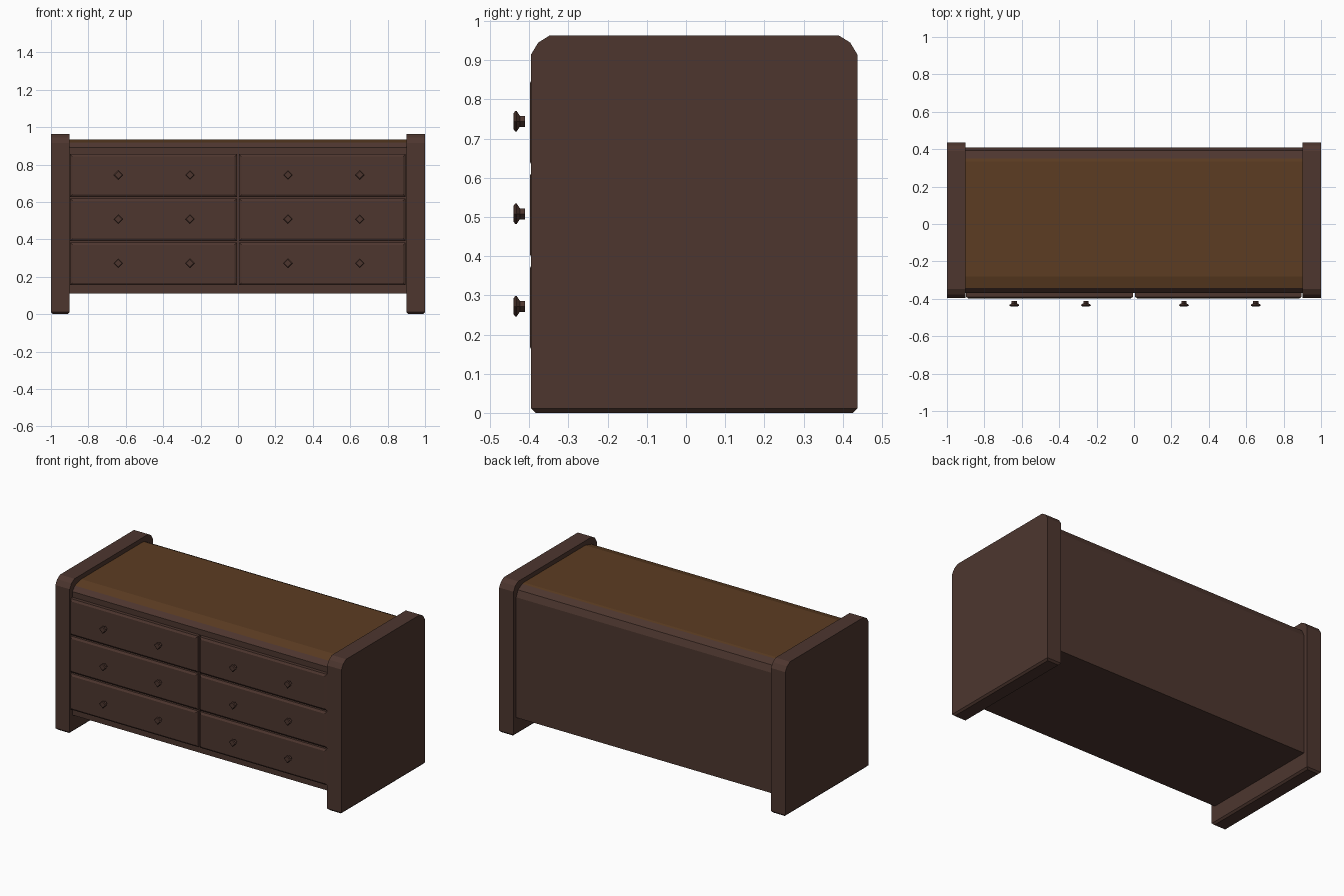
import bpy, bmesh
from math import pi
from mathutils import Matrix

cube = bpy.data.objects.get("Cube")
if cube:
    bpy.data.objects.remove(cube, do_unlink=True)


def material(name, rgb):
    m = bpy.data.materials.new(name)
    m.use_nodes = True
    m.diffuse_color = (*rgb, 1)
    m.node_tree.nodes["Principled BSDF"].inputs["Base Color"].default_value = (*rgb, 1)
    return m


DARK = material("dark brown wood", (0.075, 0.037, 0.028))
GOLD = material("golden brown top", (0.108, 0.046, 0.016))


def finish(bm, name, *mats):
    bmesh.ops.recalc_face_normals(bm, faces=bm.faces)
    mesh = bpy.data.meshes.new(name)
    bm.to_mesh(mesh)
    bm.free()
    for m in mats:
        mesh.materials.append(m)
    ob = bpy.data.objects.new(name, mesh)
    bpy.context.collection.objects.link(ob)
    return ob


def extrude_profile(bm, points, x0, x1):
    """Sweep a (y, z) outline along x."""
    face = bm.faces.new([bm.verts.new((x0, y, z)) for y, z in points])
    new = bmesh.ops.extrude_face_region(bm, geom=[face])["geom"]
    bmesh.ops.translate(bm, vec=(x1 - x0, 0, 0),
                        verts=[v for v in new if isinstance(v, bmesh.types.BMVert)])


# Side panels with rounded upper corners and a chamfered foot
side = [(-0.395, 0), (-0.395, 0.915), (-0.377, 0.945), (-0.348, 0.963),
        (0.39, 0.963), (0.419, 0.945), (0.437, 0.915), (0.437, 0)]
for name, x0, x1 in (("right_side_panel", -1, -0.9), ("left_side_panel", 0.9, 1)):
    bm = bmesh.new()
    extrude_profile(bm, side, x0, x1)
    foot = [e for e in bm.edges if all(v.co.z < 0.001 for v in e.verts)]
    bmesh.ops.bevel(bm, geom=foot, offset=0.011, segments=1, affect='EDGES')
    finish(bm, name, DARK)

# Carcass with a golden top
body = [(-0.368, 0.11), (-0.368, 0.89), (-0.343, 0.918), (-0.28, 0.935),
        (0.335, 0.935), (0.35, 0.932), (0.392, 0.91), (0.41, 0.87), (0.41, 0.11)]
bm = bmesh.new()
extrude_profile(bm, body, -0.9, 0.9)
bmesh.ops.recalc_face_normals(bm, faces=bm.faces)
for f in bm.faces:
    f.material_index = int(f.normal.z > 0.92)
finish(bm, "carcass", DARK, GOLD)


def drawer(name, x0, x1, z0, z1):
    """Drawer front with a sloping border around a raised field."""
    bm = bmesh.new()
    m = Matrix.Translation(((x0 + x1) / 2, -0.375, (z0 + z1) / 2))
    bmesh.ops.create_cube(bm, size=1, matrix=m @ Matrix.Diagonal((x1 - x0, 0.03, z1 - z0, 1)))
    front = min(bm.faces, key=lambda f: f.calc_center_median().y)
    bmesh.ops.inset_region(bm, faces=[front], thickness=0.018)
    bmesh.ops.translate(bm, vec=(0, -0.008, 0), verts=front.verts)
    finish(bm, name, DARK)


def knob(name, x, z):
    """Four-sided knob turned from a stem, a cup and a tapered cap."""
    bm = bmesh.new()
    rings = []
    for y, r in ((-0.411, 0.014), (-0.424, 0.014), (-0.432, 0.026), (-0.436, 0.026), (-0.44, 0.02)):
        m = Matrix.Translation((x, y, z)) @ Matrix.Rotation(pi / 2, 4, 'X')
        rings.append(bmesh.ops.create_circle(bm, segments=4, radius=r, matrix=m)["verts"])
    for a, b in zip(rings, rings[1:]):
        for i in range(4):
            j = (i + 1) % 4
            bm.faces.new((a[i], a[j], b[j], b[i]))
    bm.faces.new(rings[0])
    bm.faces.new(rings[-1])
    finish(bm, name, DARK)


# Three rows of drawers in two columns, two knobs on each
for row, z in enumerate(("bottom", "middle", "top")):
    mid = 0.27 + 0.236 * row
    for col, x0, x1, knobs in (("right", -0.898, -0.006, (-0.64, -0.257)),
                               ("left", 0.006, 0.896, (0.267, 0.651))):
        drawer(f"{z}_{col}_drawer", x0, x1, mid - 0.115, mid + 0.113)
        for i, kx in enumerate(knobs):
            knob(f"{z}_{col}_knob_{i + 1}", kx, mid + 0.002)
